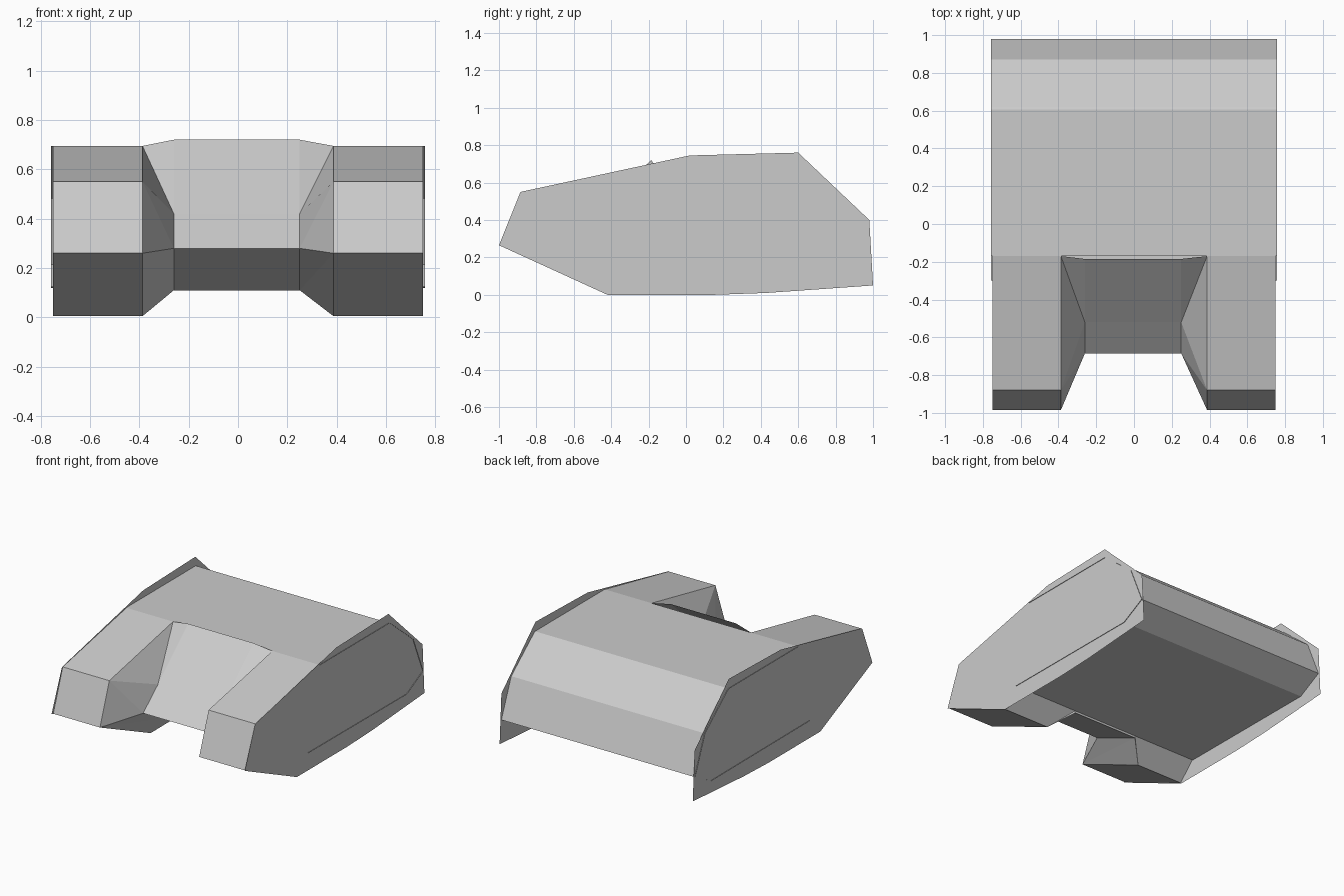
import bpy

if "Cube" in bpy.data.objects:
    bpy.data.objects.remove(bpy.data.objects["Cube"])


def make(name, verts, faces):
    me = bpy.data.meshes.new(name)
    me.from_pydata(verts, [], faces)
    me.update()
    ob = bpy.data.objects.new(name, me)
    bpy.context.collection.objects.link(ob)
    return ob


def loft(name, stations):
    """Skin side profiles [(x, [(y, z), ...]), ...] from left to right."""
    n = len(stations[0][1])
    verts = [(x, y, z) for x, prof in stations for y, z in prof]
    faces = []
    for s in range(len(stations) - 1):
        for i in range(n - 1):
            a, b = s * n + i, (s + 1) * n + i
            quad = (a, a + 1, b + 1, b)
            flat = all(abs(p[0] - q[0]) + abs(p[1] - q[1]) < 1e-6 for p, q in
                       zip(stations[s][1], stations[s + 1][1]))
            if flat:
                faces.append(quad)
            elif s < len(stations) // 2:      # split twisted quads, mirrored
                faces += [(a, a + 1, b + 1), (a, b + 1, b)]
            else:
                faces += [(a, a + 1, b), (a + 1, b + 1, b)]
    return make(name, verts, [f[::-1] for f in faces])


# Forked front: two prongs with a recessed sloping centre
prong = [(-0.17, 0.695), (-0.88, 0.55), (-0.985, 0.26), (-0.42, 0.005), (-0.30, 0.125)]
centre = [(-0.185, 0.72), (-0.52, 0.42), (-0.685, 0.28), (-0.30, 0.11), (-0.30, 0.125)]
loft("forked_front", [(-0.75, prong), (-0.387, prong), (-0.26, centre),
                      (0.25, centre), (0.387, prong), (0.75, prong)])

# Rear shell: top deck, sloped back and underside
shell = [(-0.30, 0.125), (0.80, 0.12), (0.98, 0.214), (0.87, 0.48),
         (0.62, 0.685), (0.605, 0.695), (-0.17, 0.695)]
loft("rear_shell", [(-0.757, shell), (0.757, shell)])

# Side plates that stand proud of the deck and tail
plate = [(-1.0, 0.265), (-0.885, 0.55), (0.02, 0.745), (0.60, 0.76), (0.98, 0.40),
         (1.0, 0.05), (0.43, 0.01), (0.15, 0.0), (-0.42, 0.0)]
for side, name in ((-1, "left_side_plate"), (1, "right_side_plate")):
    loop = tuple(range(len(plate)))
    make(name, [(side * 0.753, y, z) for y, z in plate],
         [loop if side < 0 else loop[::-1]])
